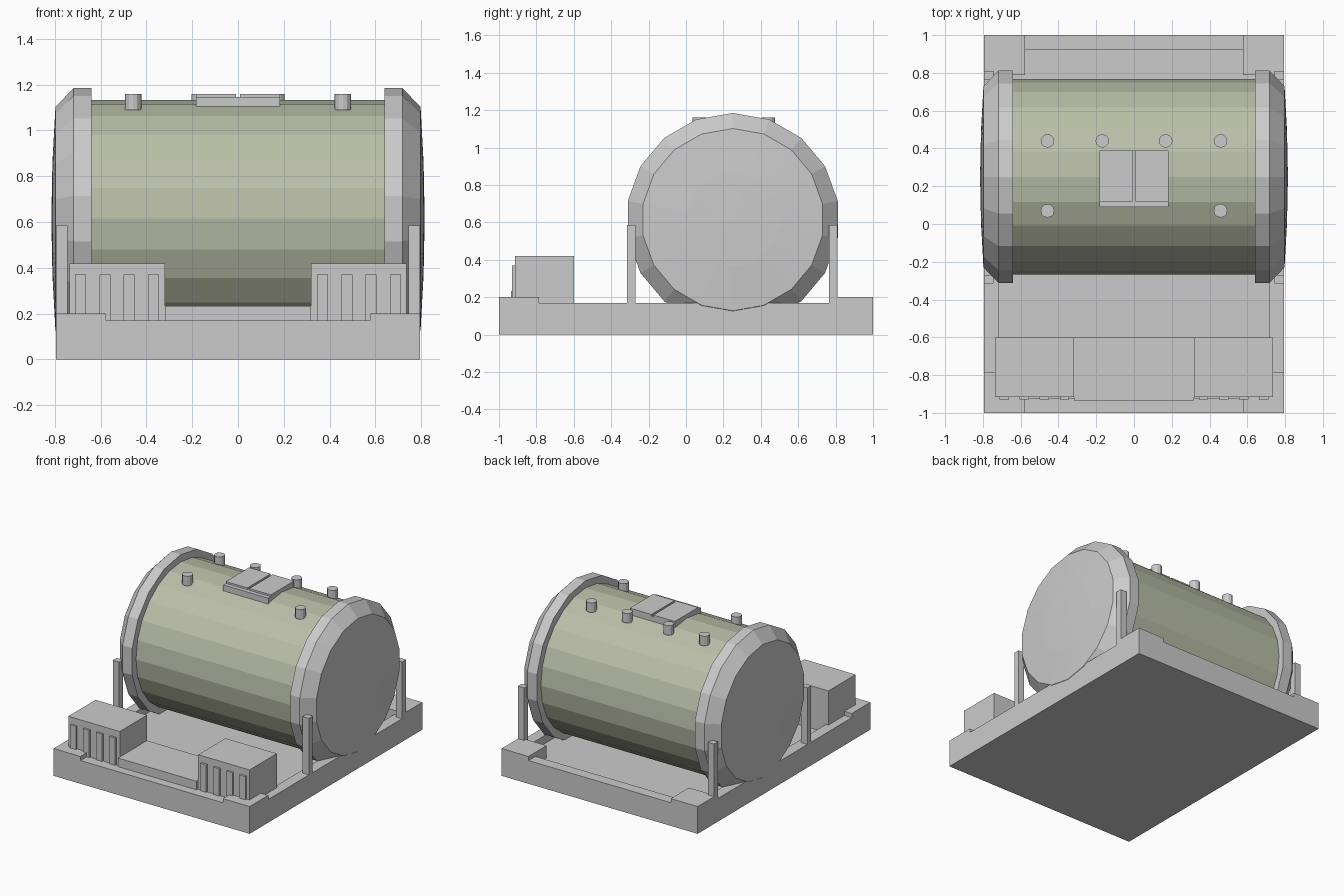
import bpy, bmesh
from math import cos, sin, tau

if "Cube" in bpy.data.objects:
    bpy.data.objects.remove(bpy.data.objects["Cube"])

CY, CZ = 0.25, 0.615          # tank axis


def finish(name, bm, mat=None):
    bmesh.ops.recalc_face_normals(bm, faces=bm.faces)
    me = bpy.data.meshes.new(name)
    bm.to_mesh(me)
    bm.free()
    ob = bpy.data.objects.new(name, me)
    bpy.context.collection.objects.link(ob)
    if mat:
        me.materials.append(mat)
    return ob


def box_bm(x0, x1, y0, y1, z0, z1):
    bm = bmesh.new()
    bmesh.ops.create_cube(bm, size=1)
    bmesh.ops.scale(bm, vec=(x1 - x0, y1 - y0, z1 - z0), verts=bm.verts)
    bmesh.ops.translate(bm, vec=((x0 + x1) / 2, (y0 + y1) / 2, (z0 + z1) / 2), verts=bm.verts)
    return bm


def box(name, *dims):
    return finish(name, box_bm(*dims))


def lathe_x(name, profile, n, mat=None):
    """Revolve (x, radius) points around the tank axis; radius 0 is a pole."""
    bm = bmesh.new()
    rings = []
    for x, r in profile:
        count = n if r > 0 else 1
        rings.append([bm.verts.new((x, CY + r * sin(tau * i / n), CZ + r * cos(tau * i / n)))
                      for i in range(count)])
    for a, b in zip(rings, rings[1:]):
        for i in range(n):
            j = (i + 1) % n
            quad = [a[i % len(a)], a[j % len(a)], b[j % len(b)], b[i % len(b)]]
            bm.faces.new(list(dict.fromkeys(quad)))
    return finish(name, bm, mat)


# base plate with a sunken tray
bm = box_bm(-0.795, 0.795, -1, 1, 0, 0.17)
top = [f for f in bm.faces if f.normal.z > 0.9]
bmesh.ops.inset_region(bm, faces=top, thickness=0.113)
tray = bmesh.ops.extrude_discrete_faces(bm, faces=top)["faces"]
bmesh.ops.translate(bm, vec=(0, 0, -0.06), verts=tray[0].verts)
finish("base_plate", bm)

# tank barrel
olive = bpy.data.materials.new("olive_paint")
olive.diffuse_color = (0.49, 0.52, 0.39, 1)
olive.use_nodes = True
olive.node_tree.nodes["Principled BSDF"].inputs["Base Color"].default_value = olive.diffuse_color
lathe_x("tank_barrel", [(-0.68, 0), (-0.68, 0.517), (0.68, 0.517), (0.68, 0)], 24, olive)

for s, side in ((-1, "left"), (1, "right")):
    def sbox(name, x0, x1, *rest):
        a, b = sorted((s * x0, s * x1))
        return box(f"{side}_{name}", a, b, *rest)

    # bevelled tank end with shallow dome
    lathe_x(f"{side}_tank_end", [(s * x, r) for x, r in
            ((0.64, 0), (0.64, 0.57), (0.718, 0.57), (0.797, 0.487), (0.81, 0.25), (0.815, 0))], 18)

    # raised corner pads and support posts
    for end, y0, y1, p0, p1 in (("front", -1, -0.785, -0.315, -0.27),
                                ("back", 0.79, 1, 0.765, 0.81)):
        sbox(f"{end}_corner_pad", 0.577, 0.795, y0, y1, 0.1, 0.2)
        sbox(f"{end}_post", 0.745, 0.795, p0, p1, 0.1, 0.585)

    # equipment cabinet with vertical slats
    sbox("cabinet", 0.318, 0.735, -0.915, -0.6, 0.1, 0.42)
    for i in range(4):
        x = 0.345 + 0.106 * i
        sbox(f"cabinet_slat_{i + 1}", x, x + 0.048, -0.93, -0.91, 0.165, 0.37)

    # hatch door
    sbox("hatch_door", 0.008, 0.183, 0.12, 0.39, 1.13, 1.16)

    # pipe stubs on top
    for i, (x, y) in enumerate(((0.458, 0.44), (0.168, 0.44), (0.458, 0.07))):
        bm = bmesh.new()
        bmesh.ops.create_cone(bm, cap_ends=True, segments=12, radius1=0.036, radius2=0.036, depth=0.07)
        bmesh.ops.translate(bm, vec=(s * x, y, 1.125), verts=bm.verts)
        finish(f"{side}_pipe_stub_{i + 1}", bm)

# low block between the cabinets and hatch frame
box("centre_block", -0.318, 0.318, -0.935, -0.6, 0.1, 0.233)
box("hatch_frame", -0.183, 0.183, 0.09, 0.39, 1.10, 1.147)
